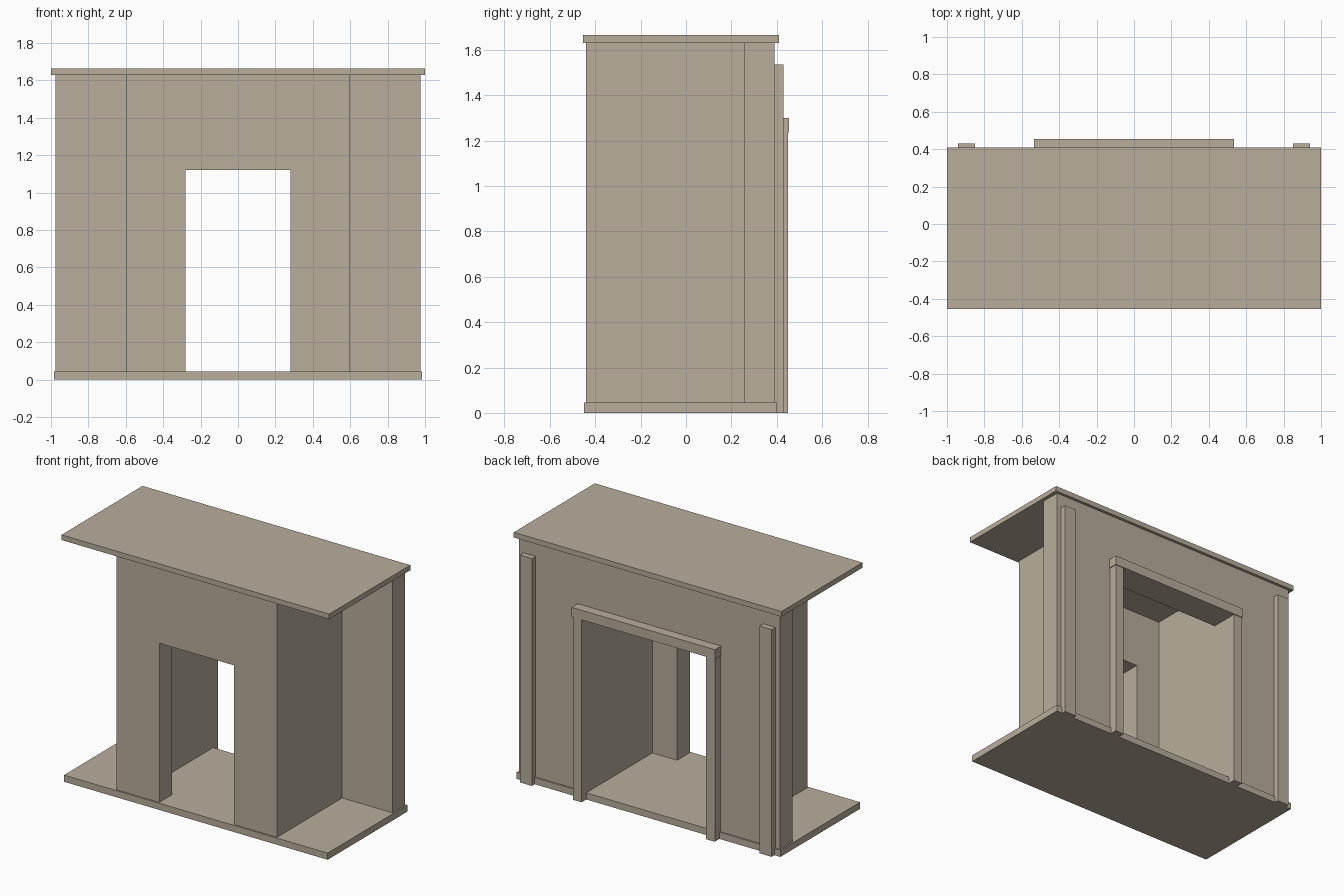
import bpy, bmesh

if "Cube" in bpy.data.objects:
    bpy.data.objects.remove(bpy.data.objects["Cube"])

stone = bpy.data.materials.new("warm beige stone")
stone.diffuse_color = (0.48, 0.42, 0.33, 1)
stone.use_nodes = True
stone.node_tree.nodes["Principled BSDF"].inputs["Base Color"].default_value = stone.diffuse_color


def finish(name, bm):
    bmesh.ops.recalc_face_normals(bm, faces=bm.faces)
    mesh = bpy.data.meshes.new(name)
    bm.to_mesh(mesh)
    bm.free()
    mesh.materials.append(stone)
    ob = bpy.data.objects.new(name, mesh)
    bpy.context.collection.objects.link(ob)
    return ob


def prism(name, outline, y0, y1):
    """Extrude an outline in the xz plane from y0 to y1."""
    bm = bmesh.new()
    face = bm.faces.new([bm.verts.new((x, y0, z)) for x, z in outline])
    ext = bmesh.ops.extrude_face_region(bm, geom=[face])
    for v in ext["geom"]:
        if isinstance(v, bmesh.types.BMVert):
            v.co.y = y1
    return finish(name, bm)


def box(name, x0, x1, y0, y1, z0, z1):
    return prism(name, [(x0, z0), (x1, z0), (x1, z1), (x0, z1)], y0, y1)


def doorway_wall(name, half, door, head, y0, y1):
    """Wall with a doorway cut up from its bottom edge."""
    prism(name, [(-half, FLOOR), (-door, FLOOR), (-door, head), (door, head),
                 (door, FLOOR), (half, FLOOR), (half, TOP), (-half, TOP)], y0, y1)


FLOOR, TOP = 0.045, 1.63
INNER = 0.465          # half width of the chamber inside

# Base and roof slabs
box("base_slab", -0.985, 0.985, -0.45, 0.40, 0, FLOOR)
box("roof_slab", -1, 1, -0.455, 0.41, TOP, 1.665)

# Wide wall on the back, narrow wall on the front, each with an opening
doorway_wall("wide_back_wall", 0.975, INNER, 1.235, 0.255, 0.39)
doorway_wall("front_wall", 0.60, 0.28, 1.12, -0.44, -0.305)

# Chamber ceiling
box("chamber_ceiling", -INNER, INNER, -0.305, 0.255, 1.51, TOP)

# Paired parts: chamber sides, pilasters, door jambs
for side, s in (("left", -1), ("right", 1)):
    box(side + "_chamber_wall", s * INNER, s * 0.60, -0.305, 0.255, FLOOR, TOP)
    box(side + "_pilaster", s * 0.85, s * 0.94, 0.385, 0.43, 0, 1.535)
    box(side + "_jamb", s * INNER, s * 0.53, 0.385, 0.45, 0, 1.235)

# Lintel over the jambs
box("lintel", -0.535, 0.535, 0.385, 0.455, 1.235, 1.30)
